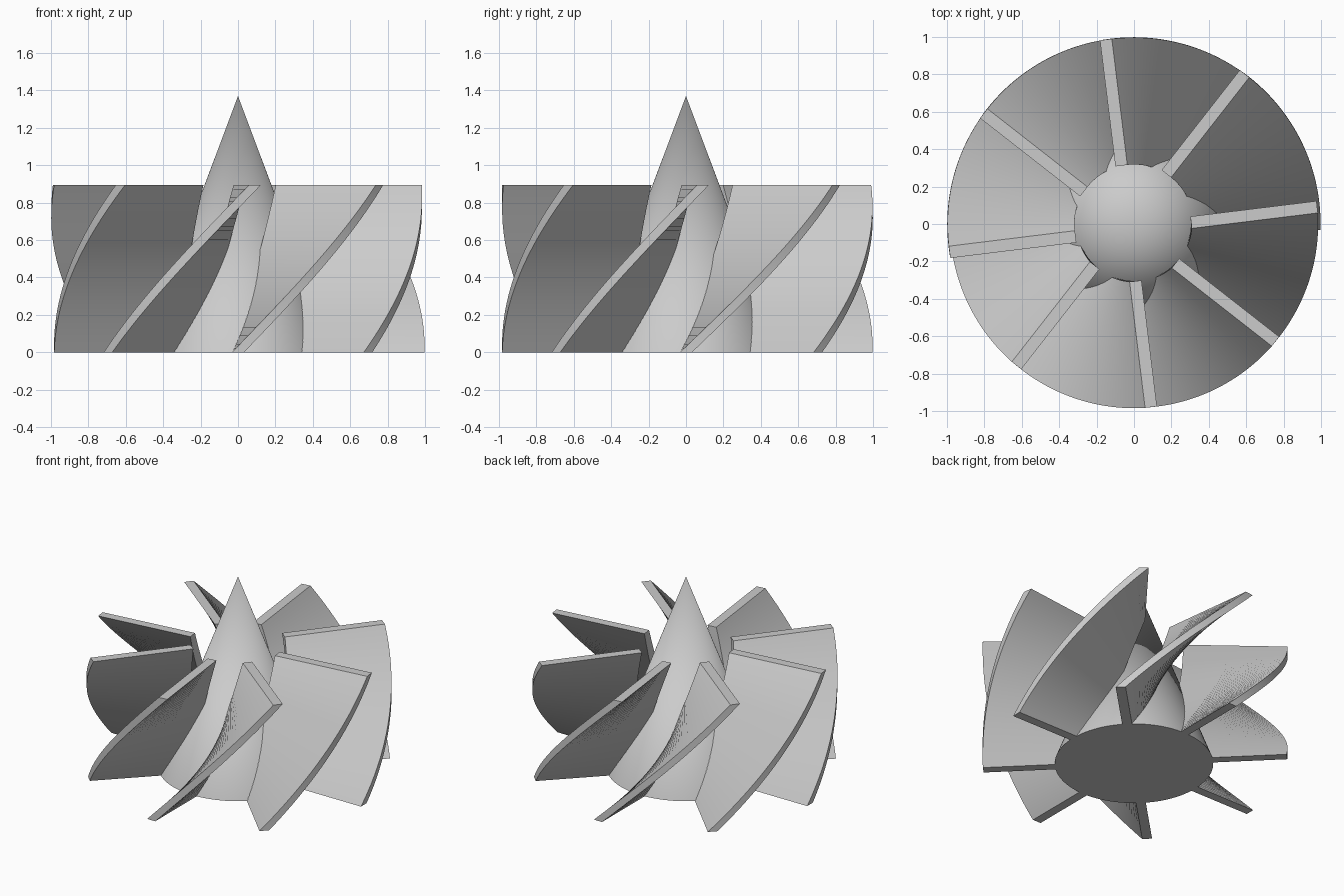
import bpy
import bmesh
from math import radians
from mathutils import Matrix, Vector

HEIGHT, TWIST, STEPS = 0.895, radians(52), 40
INNER, OUTER, HALF_THICK = 0.311, 0.99, 0.032

cube = bpy.data.objects.get("Cube")
if cube:
    bpy.data.objects.remove(cube)

metal = bpy.data.materials.new("light_grey")
metal.use_nodes = True
grey = (0.6, 0.6, 0.6, 1)
metal.diffuse_color = grey
metal.node_tree.nodes["Principled BSDF"].inputs["Base Color"].default_value = grey


def finish(bm, name):
    """Turn a bmesh into a shaded object with the shared material."""
    bmesh.ops.recalc_face_normals(bm, faces=bm.faces)
    mesh = bpy.data.meshes.new(name)
    bm.to_mesh(mesh)
    bm.free()
    mesh.materials.append(metal)
    obj = bpy.data.objects.new(name, mesh)
    bpy.context.collection.objects.link(obj)
    bpy.ops.object.select_all(action="DESELECT")
    obj.select_set(True)
    bpy.context.view_layer.objects.active = obj
    bpy.ops.object.shade_smooth_by_angle(angle=radians(35))


def blade(index):
    """Sweep a flat bar section upward while it turns about the axis."""
    side = 1 if index < 4 else -1
    bm = bmesh.new()
    rings = []
    for step in range(STEPS + 1):
        t = step / STEPS
        turn = Matrix.Rotation(radians(45 * index) + TWIST * t, 3, "Z")
        # opposite blades drift sideways together as they rise
        drift = Vector((0.007 * side, 0.029 * side * t, HEIGHT * t))
        section = [(INNER, -HALF_THICK), (OUTER, -HALF_THICK),
                   (OUTER, HALF_THICK), (INNER, HALF_THICK)]
        rings.append([bm.verts.new(turn @ (Vector((x, y, 0)) + drift))
                      for x, y in section])
    for low, high in zip(rings, rings[1:]):
        for a in range(4):
            b = (a + 1) % 4
            bm.faces.new((low[a], low[b], high[b], high[a]))
    bm.faces.new(rings[0][::-1])
    bm.faces.new(rings[-1])
    finish(bm, f"blade_{index + 1}")


# Conical hub
APEX = 1.37
bm = bmesh.new()
bmesh.ops.create_cone(bm, cap_ends=True, segments=96, radius1=0.515, radius2=0,
                      depth=APEX, matrix=Matrix.Translation((0, 0, APEX / 2)))
finish(bm, "hub_cone")

# Ring of eight twisted blades
for i in range(8):
    blade(i)
